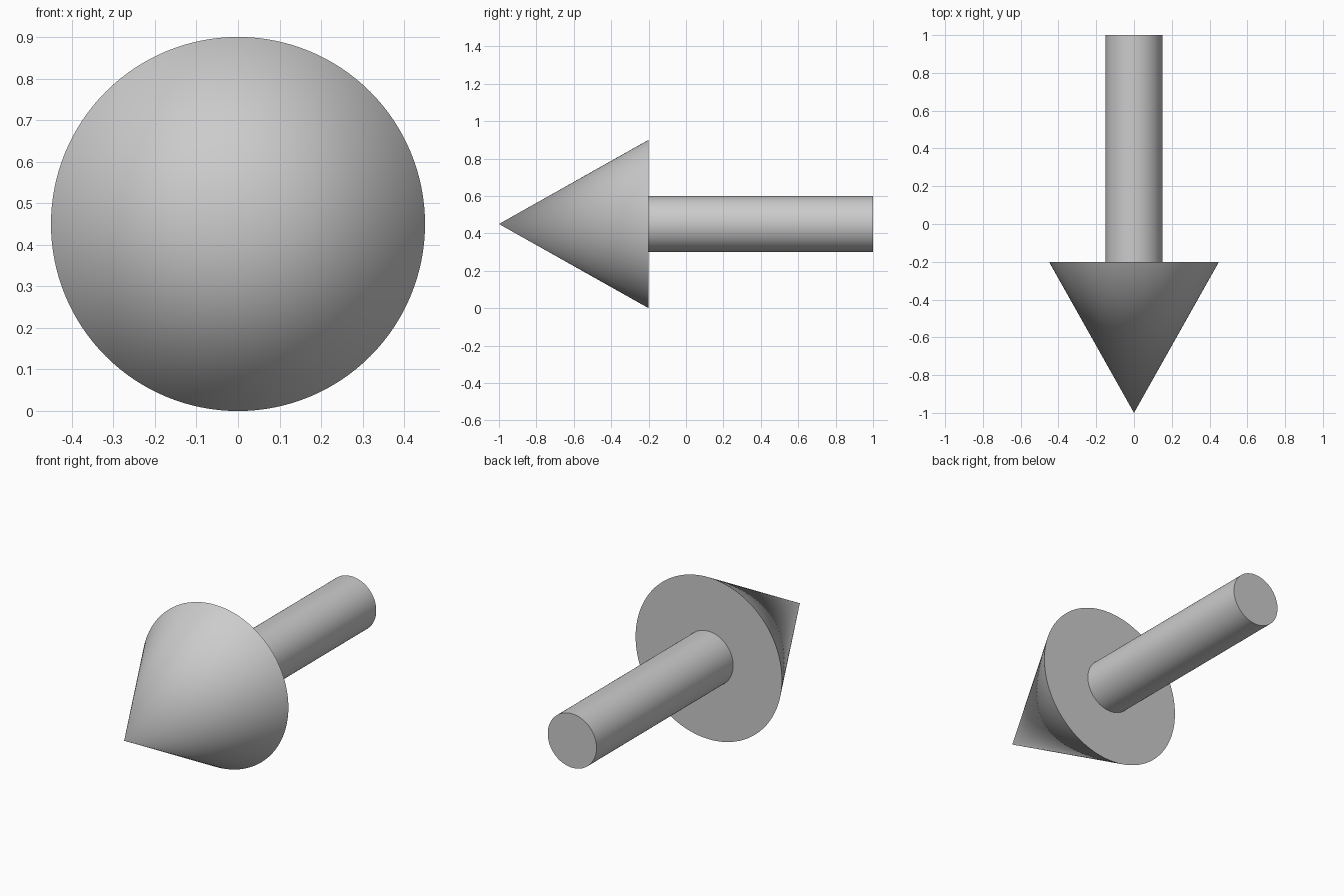
import bpy
import math

if "Cube" in bpy.data.objects:
    bpy.data.objects.remove(bpy.data.objects["Cube"])

SEGMENTS = 128
AXIS_Z = 0.45      # height of the arrow's centre line
HEAD_BACK = -0.2   # y where the head meets the shaft


def finish(name):
    """Name the active part and smooth its curved sides."""
    obj = bpy.context.object
    obj.name = name
    bpy.ops.object.transform_apply(location=True, rotation=True, scale=True)
    bpy.ops.object.shade_smooth_by_angle(angle=math.radians(30))
    return obj


# Arrow head: cone with its tip at y = -1
bpy.ops.mesh.primitive_cone_add(
    vertices=SEGMENTS, radius1=0.45, radius2=0, depth=0.8,
    location=(0, HEAD_BACK - 0.4, AXIS_Z), rotation=(math.pi / 2, 0, 0))
finish("arrow_head")

# Shaft: cylinder from the back of the head to y = 1
bpy.ops.mesh.primitive_cylinder_add(
    vertices=SEGMENTS, radius=0.15, depth=1.2,
    location=(0, HEAD_BACK + 0.6, AXIS_Z), rotation=(math.pi / 2, 0, 0))
finish("arrow_shaft")
